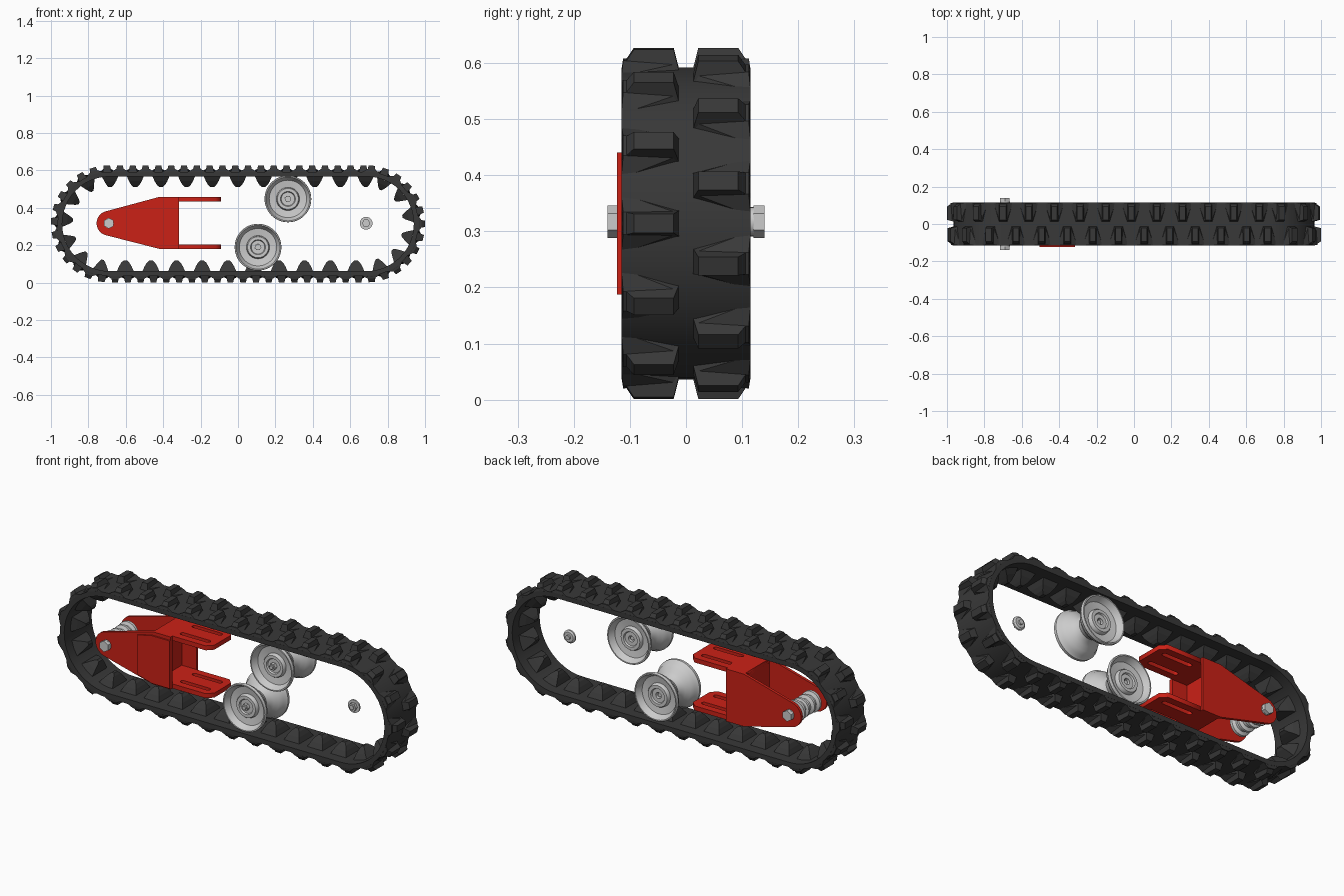
import bpy, bmesh
from math import pi, cos, sin, radians
from mathutils import Vector

if "Cube" in bpy.data.objects:
    bpy.data.objects.remove(bpy.data.objects["Cube"])

C, R, CZ = 0.687, 0.278, 0.314          # track: end centres, outer radius, mid height
Q = pi * R / 2
L = 4 * Q + 4 * C
PITCH = 0.137


def material(name, col):
    m = bpy.data.materials.new(name)
    m.diffuse_color = (*col, 1)
    m.use_nodes = True
    m.node_tree.nodes["Principled BSDF"].inputs["Base Color"].default_value = m.diffuse_color
    return m


RUBBER = material("rubber", (0.04, 0.04, 0.04))
RED = material("red_paint", (0.6, 0.015, 0.008))


def finish(name, bm, mat=None, smooth=None):
    bmesh.ops.recalc_face_normals(bm, faces=bm.faces[:])
    me = bpy.data.meshes.new(name)
    bm.to_mesh(me)
    bm.free()
    ob = bpy.data.objects.new(name, me)
    bpy.context.collection.objects.link(ob)
    if mat:
        me.materials.append(mat)
    if smooth:
        bpy.ops.object.select_all(action='DESELECT')
        bpy.context.view_layer.objects.active = ob
        ob.select_set(True)
        bpy.ops.object.shade_smooth_by_angle(angle=radians(smooth))
    return ob


def on_track(s, y, h):
    """Point at distance s along the loop (clockwise from +x end), h above its outside."""
    s %= L
    if s < Q or s >= 3 * Q + 4 * C:
        cx, a = C, -(s if s < Q else s - L) / R
    elif s < Q + 2 * C:
        cx, a = C - (s - Q), -pi / 2
    elif s < 3 * Q + 2 * C:
        cx, a = -C, -pi / 2 - (s - Q - 2 * C) / R
    else:
        cx, a = -C + (s - 3 * Q - 2 * C), pi / 2
    return Vector((cx + (R + h) * cos(a), y, CZ + (R + h) * sin(a)))


def hull(bm, pts):
    vs = [bm.verts.new(p) for p in pts]
    res = bmesh.ops.convex_hull(bm, input=vs)
    junk = [v for v in res["geom_interior"] if isinstance(v, bmesh.types.BMVert)]
    if junk:
        bmesh.ops.delete(bm, geom=junk, context='VERTS')


def prism(bm, outline, y0, y1):
    """Extrude an x-z outline from y0 to y1."""
    a = [bm.verts.new((x, y0, z)) for x, z in outline]
    b = [bm.verts.new((x, y1, z)) for x, z in outline]
    bm.faces.new(a)
    bm.faces.new(b[::-1])
    n = len(a)
    for i in range(n):
        bm.faces.new((a[i], b[i], b[(i + 1) % n], a[(i + 1) % n]))


def lathe(bm, profile, x, z, n=48):
    """Spin a closed (radius, y) profile around the y axis through (x, z)."""
    rings = [[bm.verts.new((x + r * cos(2 * pi * k / n), y, z + r * sin(2 * pi * k / n)))
              for r, y in profile] for k in range(n)]
    m = len(profile)
    for k in range(n):
        p, q = rings[k], rings[(k + 1) % n]
        for i in range(m):
            j = (i + 1) % m
            bm.faces.new((p[i], p[j], q[j], q[i]))


def ngon(x, z, r, n, turn=0):
    return [(x + r * cos(2 * pi * k / n + turn), z + r * sin(2 * pi * k / n + turn)) for k in range(n)]


# Track belt: flat band swept around the loop
bm = bmesh.new()
arc = [2 * Q * i / 24 for i in range(25)]
stations = [Q + 2 * C + a for a in arc] + [3 * Q + 4 * C + a for a in arc]
rings = [[bm.verts.new(on_track(s, y, h)) for y, h in
          ((-.115, 0), (.115, 0), (.115, -.025), (-.115, -.025))] for s in stations]
for k, p in enumerate(rings):
    q = rings[(k + 1) % len(rings)]
    for i in range(4):
        j = (i + 1) % 4
        bm.faces.new((p[i], p[j], q[j], q[i]))
finish("track_belt", bm, RUBBER, 30)

# Outer lugs: two staggered rows, each a block on a flared ramp
bm = bmesh.new()
for k in range(-3, 30):
    for side, shift in ((-1, 0), (1, .5)):
        s = (k + shift) * PITCH
        block = [(.024, .012, -.004), (.024, .115, -.004), (.015, .022, .035), (.015, .093, .035),
                 (.021, .114, .004)]
        ramp = [(.024, .014, -.004), (.054, .115, -.004), (.019, .018, .010), (.019, .112, .016)]
        for shape in (block, ramp):
            hull(bm, [on_track(s + f * d, side * y, h) for d, y, h in shape for f in (-1, 1)])
finish("track_outer_lugs", bm, RUBBER)

# Inner guide teeth: rounded pyramids along the middle
bm = bmesh.new()
for k in range(-3, 30):
    s = (k + .6) * PITCH
    tooth = [(.046, .062, -.022), (.034, .045, -.050), (.022, .028, -.070), (.009, .016, -.082)]
    hull(bm, [on_track(s + f * d, g * y, h) for d, y, h in tooth for f in (-1, 1) for g in (-1, 1)])
finish("track_guide_teeth", bm, RUBBER)

# Bracket cheeks: rounded nose tapering up to a box
nose = [(-.69 + .066 * cos(a), .317 + .066 * sin(a))
        for a in [radians(105 + 150 * i / 14) for i in range(15)]]
cheek = nose + [(-.42, .180), (-.315, .180), (-.315, .458), (-.42, .458)]
for name, y0, y1 in (("front_cheek", -.115, -.1), ("back_cheek", .1, .115)):
    bm = bmesh.new()
    prism(bm, cheek, y0, y1)
    finish(name, bm, RED, 30)

# Cover plate on the front cheek, and the web between cheeks
bm = bmesh.new()
prism(bm, [(-.505, .212), (-.42, .187), (-.315, .187), (-.315, .44), (-.42, .44), (-.505, .422)],
      -.123, -.115)
finish("cover_plate", bm, RED)
bm = bmesh.new()
prism(bm, [(-.42, .19), (-.40, .19), (-.40, .45), (-.42, .45)], -.1, .1)
finish("bracket_web", bm, RED)


# Slotted arms: 2D curve with slot holes, extruded
def slot(y, x0=-.29, x1=-.14, r=.012):
    ends = [(x1, a) for a in range(-90, 91, 30)] + [(x0, a) for a in range(90, 271, 30)]
    return [(x + r * cos(radians(a)), y + r * sin(radians(a))) for x, a in ends]


plate = [(-.42, -.1), (-.12, -.1), (-.09, -.07), (-.09, .07), (-.12, .1), (-.42, .1)]
for name, z in (("upper_arm", .446), ("lower_arm", .192)):
    cu = bpy.data.curves.new(name, 'CURVE')
    cu.dimensions, cu.fill_mode, cu.extrude = '2D', 'BOTH', .012
    for loop in (plate, slot(-.05), slot(.05)):
        sp = cu.splines.new('POLY')
        sp.points.add(len(loop) - 1)
        for pt, (x, y) in zip(sp.points, loop):
            pt.co = (x, y, 0, 1)
        sp.use_cyclic_u = True
    tmp = bpy.data.objects.new(name + "_curve", cu)
    bpy.context.collection.objects.link(tmp)
    me = bpy.data.meshes.new_from_object(tmp.evaluated_get(bpy.context.evaluated_depsgraph_get()))
    bpy.data.objects.remove(tmp)
    me.materials.clear()
    me.materials.append(RED)
    ob = bpy.data.objects.new(name, me)
    ob.location.z = z
    bpy.context.collection.objects.link(ob)

# Idler spool between the cheeks, with its axle bolt and hex nuts
bm = bmesh.new()
idler = [(.014, -.09), (.035, -.09), (.035, -.075), (.056, -.072), (.056, -.058), (.04, -.05),
         (.04, -.035), (.052, -.03), (.052, -.018), (.036, -.01)]
lathe(bm, idler + [(r, -y) for r, y in idler[::-1]], -.69, .317, 32)
finish("idler_spool", bm, None, 30)
bm = bmesh.new()
prism(bm, ngon(-.69, .317, .014, 20), -.14, .14)
for f in (-1, 1):
    prism(bm, ngon(-.69, .317, .029, 6, pi / 6), f * .12, f * .14)
    prism(bm, ngon(-.69, .317, .026, 24), f * .115, f * .121)
finish("idler_axle", bm, None, 30)

# Road wheels: hourglass rollers with dished faces and raised hubs
half = [(.016, -.078), (.036, -.078), (.040, -.086), (.056, -.086), (.060, -.080), (.062, -.066),
        (.100, -.072), (.112, -.092), (.117, -.104), (.123, -.104), (.125, -.100),
        (.125, -.088), (.117, -.080), (.112, -.066), (.098, -.050), (.080, -.034), (.066, -.018),
        (.060, 0)]
wheel = half + [(r, -y) for r, y in half[-2::-1]]
for name, x, z in (("lower_wheel", .107, .189), ("upper_wheel", .267, .447)):
    bm = bmesh.new()
    lathe(bm, wheel, x, z)
    finish(name, bm, None, 30)
    bm = bmesh.new()
    prism(bm, ngon(x, z, .010, 16), -.104, .07)
    prism(bm, ngon(x, z, .018, 6), -.096, -.076)
    finish(name + "_bolt", bm, None, 30)

# Loose flanged nut at the far end centre
bm = bmesh.new()
lathe(bm, [(.011, -.008), (.034, -.008), (.034, .0), (.026, .006), (.011, .006)], .685, .317, 32)
prism(bm, ngon(.685, .317, .022, 6), -.022, -.008)
prism(bm, ngon(.685, .317, .012, 20), -.028, .016)
finish("end_nut", bm, None, 30)
